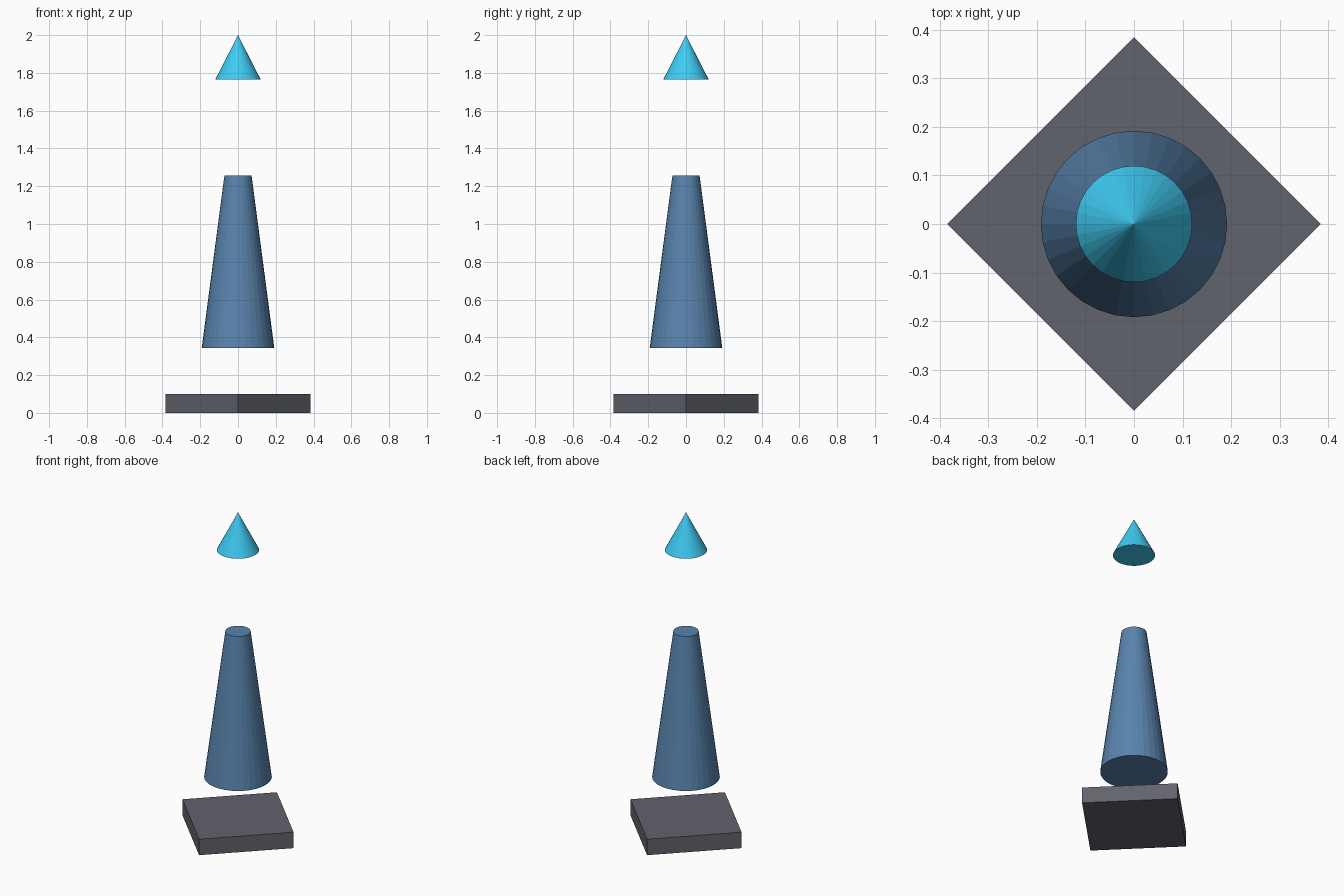
import bpy

if "Cube" in bpy.data.objects:
    bpy.data.objects.remove(bpy.data.objects["Cube"])


def material(name, rgb):
    mat = bpy.data.materials.new(name)
    mat.diffuse_color = (*rgb, 1)
    mat.use_nodes = True
    mat.node_tree.nodes["Principled BSDF"].inputs["Base Color"].default_value = mat.diffuse_color
    return mat


def frustum(name, sides, r_bottom, r_top, z_bottom, z_top, mat):
    bpy.ops.mesh.primitive_cone_add(
        vertices=sides, radius1=r_bottom, radius2=r_top,
        depth=z_top - z_bottom, location=(0, 0, (z_bottom + z_top) / 2))
    obj = bpy.context.object
    obj.name = name
    obj.data.materials.append(mat)
    return obj


# Square plinth, corners on the axes
frustum("base_plate", 4, 0.385, 0.385, 0.0, 0.1, material("dark_grey", (0.12, 0.125, 0.15)))

# Tapered body floating above the plinth
frustum("tapered_body", 32, 0.192, 0.072, 0.344, 1.256, material("steel_blue", (0.1, 0.23, 0.42)))

# Pointed tip floating above the body
frustum("pointed_tip", 32, 0.12, 0.0, 1.765, 2.0, material("sky_blue", (0.05, 0.6, 0.9)))
